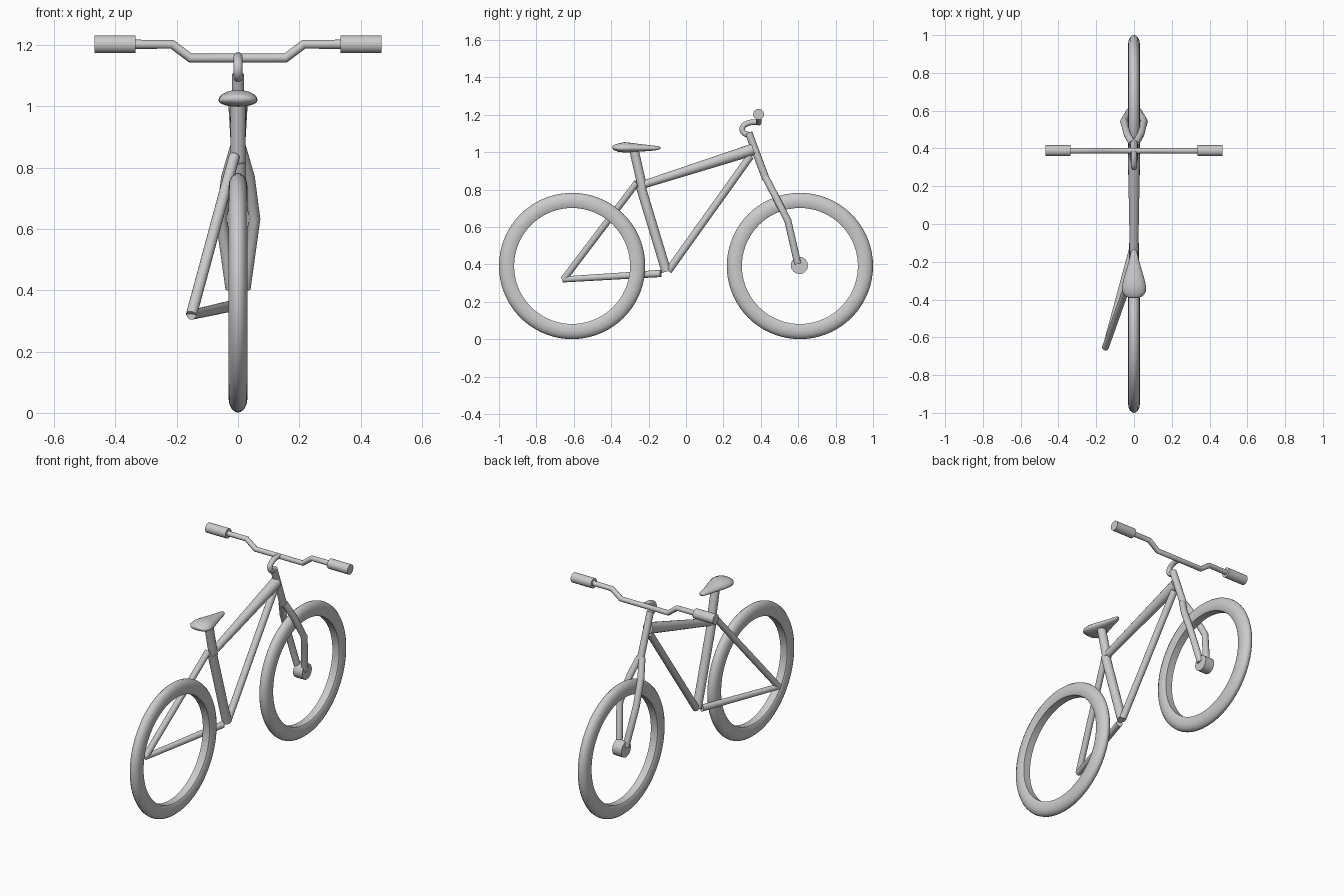
import bpy, bmesh, math
from mathutils import Vector

if "Cube" in bpy.data.objects:
    bpy.data.objects.remove(bpy.data.objects["Cube"])


def finish(ob, angle=40):
    bpy.ops.object.select_all(action='DESELECT')
    ob.select_set(True)
    bpy.context.view_layer.objects.active = ob
    if ob.type == 'CURVE':
        bpy.ops.object.convert(target='MESH')
        ob = bpy.context.view_layer.objects.active
    bpy.ops.object.shade_smooth_by_angle(angle=math.radians(angle))
    return ob


def tube(name, pts, r, radii=None, smooth=False):
    """Capped round tube along a path."""
    cu = bpy.data.curves.new(name, 'CURVE')
    cu.dimensions = '3D'
    cu.bevel_depth = r
    cu.bevel_resolution = 6
    cu.use_fill_caps = True
    if smooth:
        sp = cu.splines.new('BEZIER')
        sp.bezier_points.add(len(pts) - 1)
        sp.resolution_u = 6
        for bp, p in zip(sp.bezier_points, pts):
            bp.co = p
            bp.handle_left_type = bp.handle_right_type = 'AUTO'
    else:
        sp = cu.splines.new('POLY')
        sp.points.add(len(pts) - 1)
        for i, p in enumerate(pts):
            sp.points[i].co = (*p, 1)
            sp.points[i].radius = radii[i] / r if radii else 1
    ob = bpy.data.objects.new(name, cu)
    bpy.context.collection.objects.link(ob)
    return finish(ob)


def mesh_object(name, bm, angle=40):
    bmesh.ops.recalc_face_normals(bm, faces=bm.faces)
    me = bpy.data.meshes.new(name)
    bm.to_mesh(me)
    bm.free()
    ob = bpy.data.objects.new(name, me)
    bpy.context.collection.objects.link(ob)
    return finish(ob, angle)


def wheel(name, y, z=0.392, segs=72):
    """Tyre ring: rounded outside, nearly flat inner band."""
    half = [(0.310, 0.022), (0.318, 0.027), (0.345, 0.031), (0.365, 0.028),
            (0.380, 0.020), (0.389, 0.009)]
    prof = half + [(0.391, 0)] + [(r, -x) for r, x in reversed(half)]
    bm = bmesh.new()
    rings = []
    for i in range(segs):
        a = math.tau * i / segs
        rings.append([bm.verts.new((x, y + r * math.cos(a), z + r * math.sin(a)))
                      for r, x in prof])
    n = len(prof)
    for i in range(segs):
        p, q = rings[i], rings[(i + 1) % segs]
        for j in range(n):
            k = (j + 1) % n
            bm.faces.new((p[j], p[k], q[k], q[j]))
    return mesh_object(name, bm)


# Wheels
wheel("rear_wheel", -0.609)
wheel("front_wheel", 0.609)

# Main frame
tube("top_tube", [(0, -0.225, 0.828), (0, 0.36, 1.015)], 0.03, [0.021, 0.032])
tube("down_tube", [(0, 0.345, 0.98), (0, -0.095, 0.365)], 0.02)
tube("seat_tube", [(0, -0.243, 0.82), (0, -0.105, 0.362)], 0.026)
tube("seat_post", [(0, -0.28, 1.02), (0, -0.232, 0.81)], 0.025)

# Single-sided rear stays
tube("seat_stay", [(-0.012, -0.262, 0.838), (-0.152, -0.655, 0.32)], 0.018)
tube("chain_stay", [(-0.152, -0.658, 0.32), (-0.008, -0.135, 0.352)], 0.018,
     [0.016, 0.019])

# Steering column, fork legs and hub
tube("steering_column", [(0, 0.335, 1.105), (0, 0.428, 0.855)], 0.02)
for s, side in ((1, "right"), (-1, "left")):
    tube("fork_leg_" + side,
         [(s * 0.008, 0.425, 0.866), (s * 0.036, 0.475, 0.77),
          (s * 0.054, 0.545, 0.633), (s * 0.022, 0.597, 0.405)], 0.019)
tube("front_hub", [(-0.03, 0.606, 0.395), (0.03, 0.606, 0.395)], 0.046)

# Curved stem and cranked handlebar
tube("stem", [(0, 0.345, 1.092), (0, 0.308, 1.105), (0, 0.302, 1.132),
              (0, 0.33, 1.155), (0, 0.388, 1.162)], 0.015, smooth=True)
bar = [(0.155, 1.158), (0.215, 1.203), (0.34, 1.203)]
tube("handlebar", [(-x, 0.388, z) for x, z in reversed(bar)] +
     [(x, 0.388, z) for x, z in bar], 0.015)
for s, side in ((1, "right"), (-1, "left")):
    tube("grip_" + side, [(s * 0.335, 0.388, 1.203), (s * 0.468, 0.388, 1.203)], 0.029)

# Saddle: lofted sections (y, half width, rim z, height above, depth below)
secs = [(-0.392, 0.022, 1.025, 0.008, 0.006), (-0.383, 0.045, 1.022, 0.018, 0.012),
        (-0.36, 0.062, 1.02, 0.028, 0.018), (-0.33, 0.064, 1.02, 0.034, 0.021),
        (-0.29, 0.055, 1.02, 0.03, 0.02), (-0.24, 0.04, 1.02, 0.023, 0.016),
        (-0.19, 0.026, 1.02, 0.018, 0.013), (-0.15, 0.017, 1.021, 0.012, 0.009),
        (-0.136, 0.007, 1.023, 0.005, 0.004)]
bm = bmesh.new()
rings = []
for y, w, z, up, down in secs:
    ring = []
    for i in range(20):
        a = math.tau * i / 20
        h = up if math.sin(a) > 0 else down
        ring.append(bm.verts.new((w * math.cos(a), y, z + h * math.sin(a))))
    rings.append(ring)
for p, q in zip(rings, rings[1:]):
    for j in range(20):
        k = (j + 1) % 20
        bm.faces.new((p[j], p[k], q[k], q[j]))
bm.faces.new(rings[0])
bm.faces.new(rings[-1])
mesh_object("saddle", bm, 60)
